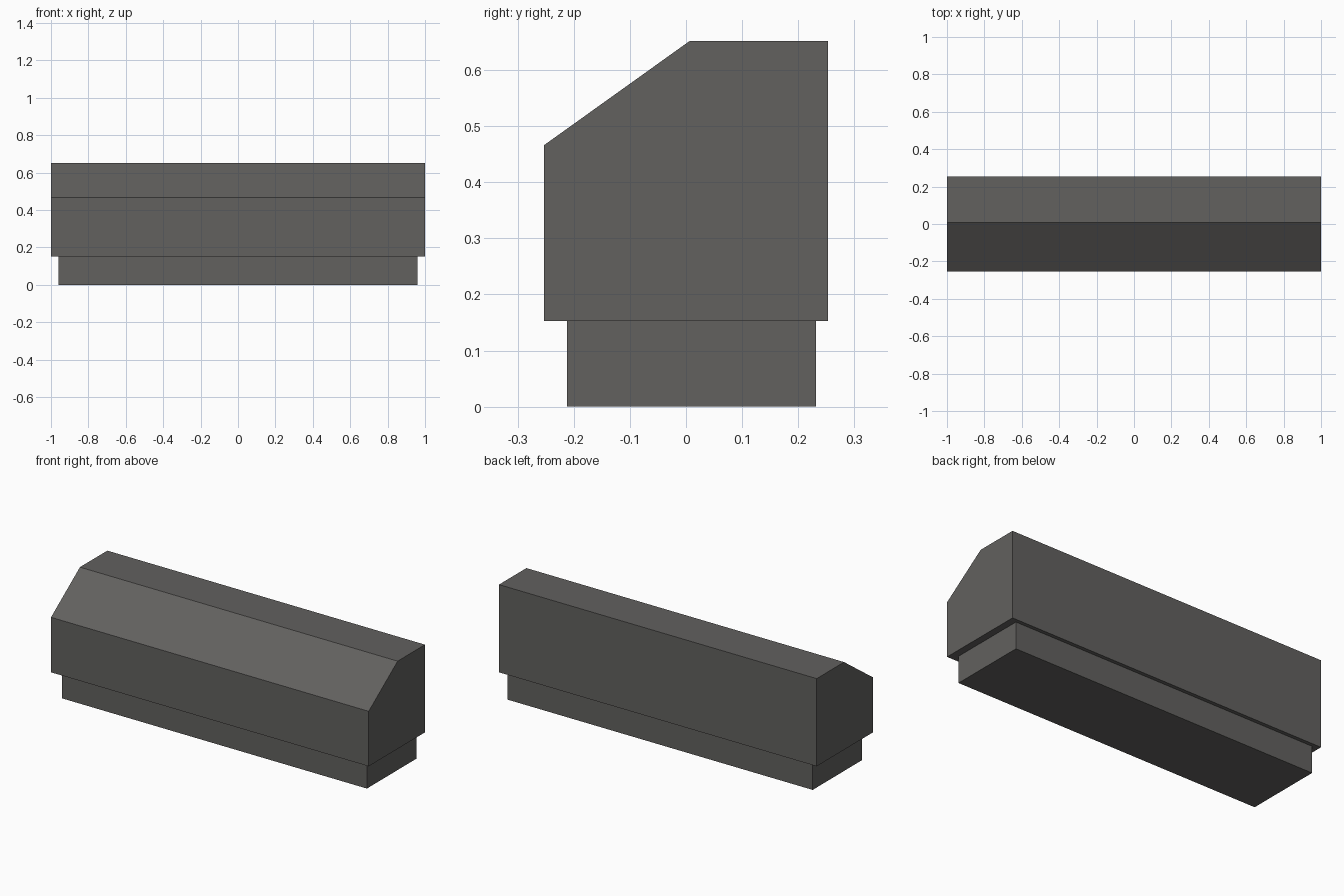
import bpy
import bmesh

if "Cube" in bpy.data.objects:
    bpy.data.objects.remove(bpy.data.objects["Cube"])

# Single dark grey colour
grey = bpy.data.materials.new("dark_grey")
grey.diffuse_color = (0.122, 0.119, 0.114, 1.0)
grey.use_nodes = True
grey.node_tree.nodes["Principled BSDF"].inputs["Base Color"].default_value = grey.diffuse_color


def extruded_profile(name, profile, half_length):
    """Extrude a (y, z) side profile along x, centred on x = 0."""
    bm = bmesh.new()
    face = bm.faces.new([bm.verts.new((-half_length, y, z)) for y, z in profile])
    result = bmesh.ops.extrude_face_region(bm, geom=[face])
    verts = [v for v in result["geom"] if isinstance(v, bmesh.types.BMVert)]
    bmesh.ops.translate(bm, verts=verts, vec=(2 * half_length, 0, 0))
    bmesh.ops.recalc_face_normals(bm, faces=bm.faces)
    mesh = bpy.data.meshes.new(name)
    bm.to_mesh(mesh)
    bm.free()
    mesh.materials.append(grey)
    obj = bpy.data.objects.new(name, mesh)
    bpy.context.collection.objects.link(obj)
    return obj


# Recessed plinth
extruded_profile("plinth",
                 [(-0.212, 0), (0.232, 0), (0.232, 0.153), (-0.212, 0.153)],
                 0.96)

# Main body with sloped front
extruded_profile("counter_body",
                 [(-0.253, 0.153), (0.253, 0.153), (0.253, 0.652),
                  (0.007, 0.652), (-0.253, 0.466)],
                 1.0)
